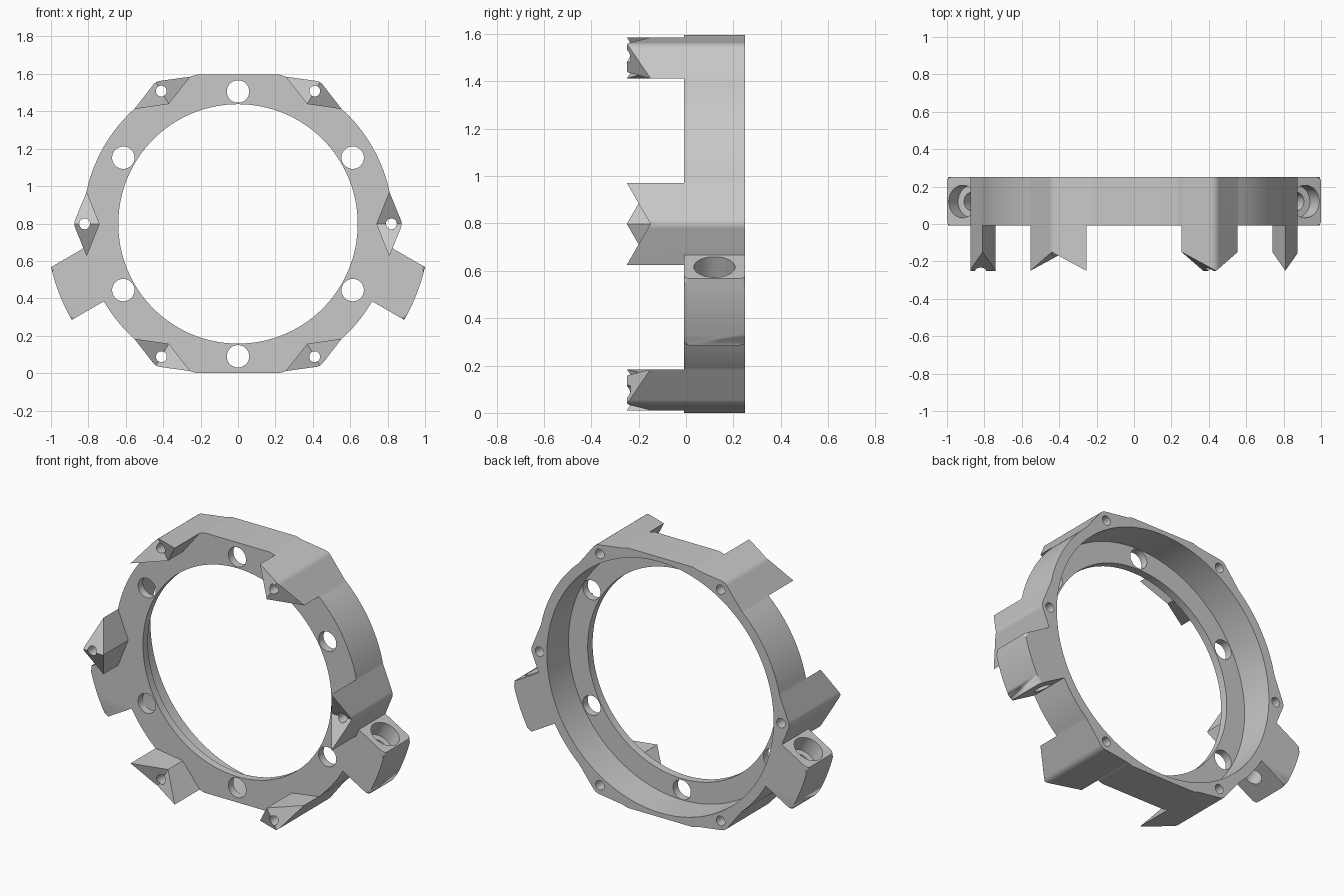
import bpy, bmesh
from math import cos, sin, asin, pi, radians, sqrt, hypot
from mathutils import Vector

if "Cube" in bpy.data.objects:
    bpy.data.objects.remove(bpy.data.objects["Cube"])

CZ = 0.798                    # ring centre height, also the flat's distance
FRONT, BACK, TIP = -0.008, 0.25, -0.25
RIM = 0.828

grey = bpy.data.materials.new("plain grey")
grey.use_nodes = True
grey.diffuse_color = (0.58, 0.58, 0.58, 1)
grey.node_tree.nodes["Principled BSDF"].inputs["Base Color"].default_value = (0.58, 0.58, 0.58, 1)


def place(r, t, angle, y, side=1):
    """Point at radial r and tangential t around the ring axis."""
    return Vector((side * (r * cos(angle) - t * sin(angle)), y,
                   CZ + r * sin(angle) + t * cos(angle)))


def finish(bm, name):
    bmesh.ops.recalc_face_normals(bm, faces=bm.faces[:])
    mesh = bpy.data.meshes.new(name)
    bm.to_mesh(mesh)
    bm.free()
    obj = bpy.data.objects.new(name, mesh)
    bpy.context.collection.objects.link(obj)
    mesh.materials.append(grey)
    return obj


def prism(bm, front, back, caps):
    """Solid between two matching loops; caps lists the front faces."""
    f = [bm.verts.new(p) for p in front]
    b = [bm.verts.new(p) for p in back]
    for i in range(len(f)):
        j = (i + 1) % len(f)
        bm.faces.new((f[i], f[j], b[j], b[i]))
    for cap in caps:
        bm.faces.new([f[i] for i in cap])
    bm.faces.new(b)


def cylinder(name, a, b, radius, segments=32):
    """Closed cylinder between two points."""
    axis = (b - a).normalized()
    u = axis.orthogonal().normalized()
    v = axis.cross(u)
    circle = [radius * (u * cos(2 * pi * i / segments) + v * sin(2 * pi * i / segments))
              for i in range(segments)]
    bm = bmesh.new()
    prism(bm, [a + p for p in circle], [b + p for p in circle], [range(segments)])
    return finish(bm, name)


def volume(mesh):
    bm = bmesh.new()
    bm.from_mesh(mesh)
    result = bm.calc_volume(signed=True)
    bm.free()
    return result


def combine(target, helper, operation):
    """Boolean that moves to the next solver if the volume did not change as it should."""
    before, limit = volume(target.data), abs(volume(helper.data))
    sign = 1 if operation == 'UNION' else -1
    helper.hide_render = True
    for solver in ('MANIFOLD', 'EXACT', 'FLOAT'):
        mod = target.modifiers.new("combine", 'BOOLEAN')
        mod.operation, mod.solver, mod.object = operation, solver, helper
        mod.use_hole_tolerant = True
        graph = bpy.context.evaluated_depsgraph_get()
        mesh = bpy.data.meshes.new_from_object(target.evaluated_get(graph))
        target.modifiers.remove(mod)
        if 1e-6 < sign * (volume(mesh) - before) < limit:
            target.data = mesh
            break
    bpy.data.objects.remove(helper)


# Ring body: round disc with flats at top and bottom
bm = bmesh.new()
corner = asin(CZ / RIM)
arc = [corner * (i / 30 - 1) for i in range(61)]
outline = [(RIM * cos(a + turn), RIM * sin(a + turn)) for turn in (0, pi) for a in arc]
prism(bm, [(x, FRONT, CZ + z) for x, z in outline],
      [(x, BACK, CZ + z) for x, z in outline], [range(len(outline))])
ring = finish(bm, "ring_frame")


# Six kite-shaped posts, alternating notched and ridged tips
def post(angle, ridged):
    tip = [(0.82 + 0.055 * cos(radians(a)), 0.055 * sin(radians(a)))
           for a in (-22, -11, 0, 11, 22)]
    kite = [(0.74, 0), (0.809, -0.173)] + tip + [(0.809, 0.173)]

    def tip_y(t):
        rise = 0.1 * abs(t) / 0.173
        return TIP + (rise if ridged else 0.1 - rise)
    bm = bmesh.new()
    prism(bm, [place(r, t, angle, tip_y(t)) for r, t in kite],
          [place(r, t, angle, BACK) for r, t in kite],
          [(0, 1, 2, 3, 4), (0, 4, 5, 6, 7)])
    return finish(bm, "post")


for i in range(6):
    combine(ring, post(i * pi / 3, i % 2 == 1), 'UNION')

# Two side lugs with a curved, rounded outer face
LUG = radians(-30)
OUTER, WIDTH = 1.026, 0.3


def lug(side):
    steps = [WIDTH * i / 10 for i in range(11)]
    shape = [(0.7, 0)] + [(sqrt(OUTER ** 2 - t * t), t) for t in steps] + [(0.7, WIDTH)]
    bm = bmesh.new()
    prism(bm, [place(r, t, LUG, FRONT, side) for r, t in shape],
          [place(r, t, LUG, BACK, side) for r, t in shape], [range(len(shape))])
    rim = [e for e in bm.edges
           if all(hypot(v.co.x, v.co.z - CZ) > OUTER - 0.01 for v in e.verts)
           and abs(e.verts[0].co.y - e.verts[1].co.y) < 0.01]
    bmesh.ops.bevel(bm, geom=rim, offset=0.025, segments=5, profile=0.5, affect='EDGES')
    return finish(bm, "lug")


for side in (1, -1):
    combine(ring, lug(side), 'UNION')

# Central opening and the wider recess from the back
for radius, start in ((0.64, -0.4), (0.77, 0.04)):
    combine(ring, cylinder("bore", Vector((0, start, CZ)), Vector((0, 0.4, CZ)),
                           radius, 128), 'DIFFERENCE')

# Screw holes through the posts and larger holes through the front plate
for i in range(6):
    for r, angle, radius in ((0.82, i * pi / 3, 0.029), (0.708, (i + 0.5) * pi / 3, 0.06)):
        combine(ring, cylinder("hole", place(r, 0, angle, -0.4), place(r, 0, angle, 0.4),
                               radius), 'DIFFERENCE')

# Counterbored holes running across the lugs
for side in (1, -1):
    for radius, start in ((0.087, 0.2), (0.05, -0.05)):
        combine(ring, cylinder("lug_hole", place(0.884, start, LUG, 0.12, side),
                               place(0.884, 0.36, LUG, 0.12, side), radius), 'DIFFERENCE')

# Smooth curved walls, keeping flat faces flat
bpy.ops.object.select_all(action='DESELECT')
bpy.context.view_layer.objects.active = ring
ring.select_set(True)
bpy.ops.object.shade_smooth_by_angle(angle=radians(25))
weighted = ring.modifiers.new("flat_faces", 'WEIGHTED_NORMAL')
weighted.keep_sharp = True
